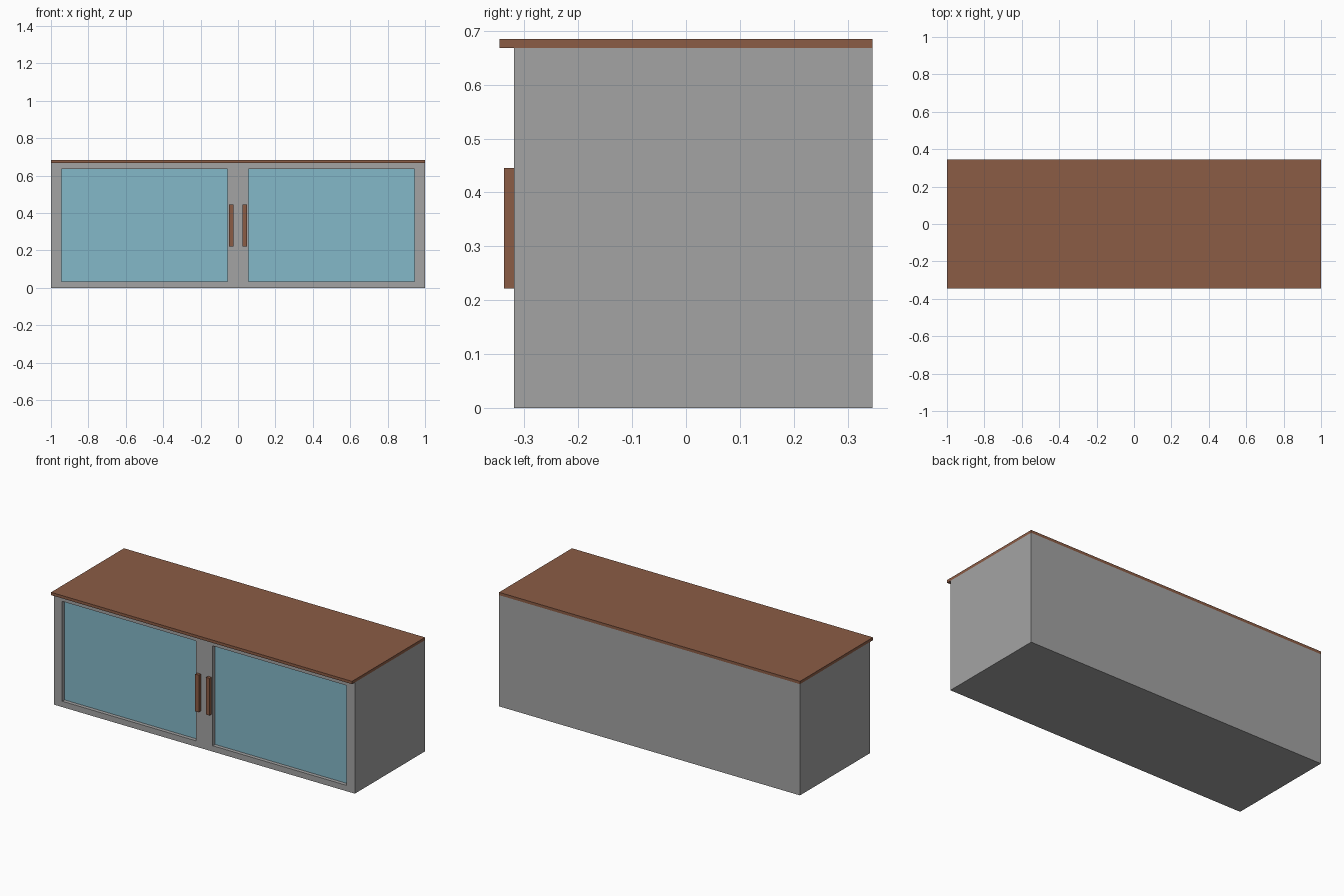
import bpy
import bmesh
from mathutils import Vector

default = bpy.data.objects.get("Cube")
if default:
    bpy.data.objects.remove(default, do_unlink=True)


def make_material(name, rgb):
    mat = bpy.data.materials.new(name)
    mat.use_nodes = True
    mat.diffuse_color = (*rgb, 1)
    mat.node_tree.nodes["Principled BSDF"].inputs["Base Color"].default_value = (*rgb, 1)
    return mat


grey = make_material("grey paint", (0.37, 0.37, 0.37))
wood = make_material("brown wood", (0.26, 0.107, 0.06))
glass = make_material("blue glass", (0.23, 0.48, 0.58))


def box_bmesh(low, high):
    """Box between two opposite corners."""
    bm = bmesh.new()
    bmesh.ops.create_cube(bm, size=1)
    low, high = Vector(low), Vector(high)
    bmesh.ops.scale(bm, vec=high - low, verts=bm.verts)
    bmesh.ops.translate(bm, vec=(low + high) / 2, verts=bm.verts)
    return bm


def finish(bm, name, *mats):
    mesh = bpy.data.meshes.new(name)
    bm.to_mesh(mesh)
    bm.free()
    for mat in mats:
        mesh.materials.append(mat)
    obj = bpy.data.objects.new(name, mesh)
    bpy.context.collection.objects.link(obj)
    return obj


HALF_DEPTH = 0.346
FRONT = -0.319
BODY_TOP = 0.668
INNER, OUTER = 0.055, 0.945      # window sides
SILL, HEAD = 0.035, 0.635        # window bottom and top
RECESS = 0.022

# Cabinet body: cut the front into a grid, then sink the two window panes
bm = box_bmesh((-1, FRONT, 0), (1, HALF_DEPTH, BODY_TOP))


def front_faces():
    return [f for f in bm.faces if f.normal.y < -0.9]


cuts = [((x, 0, 0), (1, 0, 0)) for x in (-OUTER, -INNER, INNER, OUTER)]
cuts += [((0, 0, z), (0, 0, 1)) for z in (SILL, HEAD)]
bm.normal_update()
for point, normal in cuts:
    faces = front_faces()
    edges = {e for f in faces for e in f.edges}
    verts = {v for f in faces for v in f.verts}
    bmesh.ops.bisect_plane(bm, geom=[*verts, *edges, *faces],
                           plane_co=point, plane_no=normal)
    bm.normal_update()

panes = []
for f in front_faces():
    c = f.calc_center_median()
    if INNER < abs(c.x) < OUTER and SILL < c.z < HEAD:
        panes.append(f)
bmesh.ops.inset_individual(bm, faces=panes, thickness=0, depth=-RECESS)
for f in panes:
    f.material_index = 1
finish(bm, "cabinet_body", grey, glass)

# Worktop overhanging the front
finish(box_bmesh((-1, -HALF_DEPTH, BODY_TOP), (1, HALF_DEPTH, 0.685)), "worktop", wood)

# Pair of upright door handles
for side, name in ((1, "left_handle"), (-1, "right_handle")):
    x = side * 0.036
    finish(box_bmesh((x - 0.012, FRONT - 0.019, 0.222), (x + 0.012, FRONT, 0.445)),
           name, wood)
